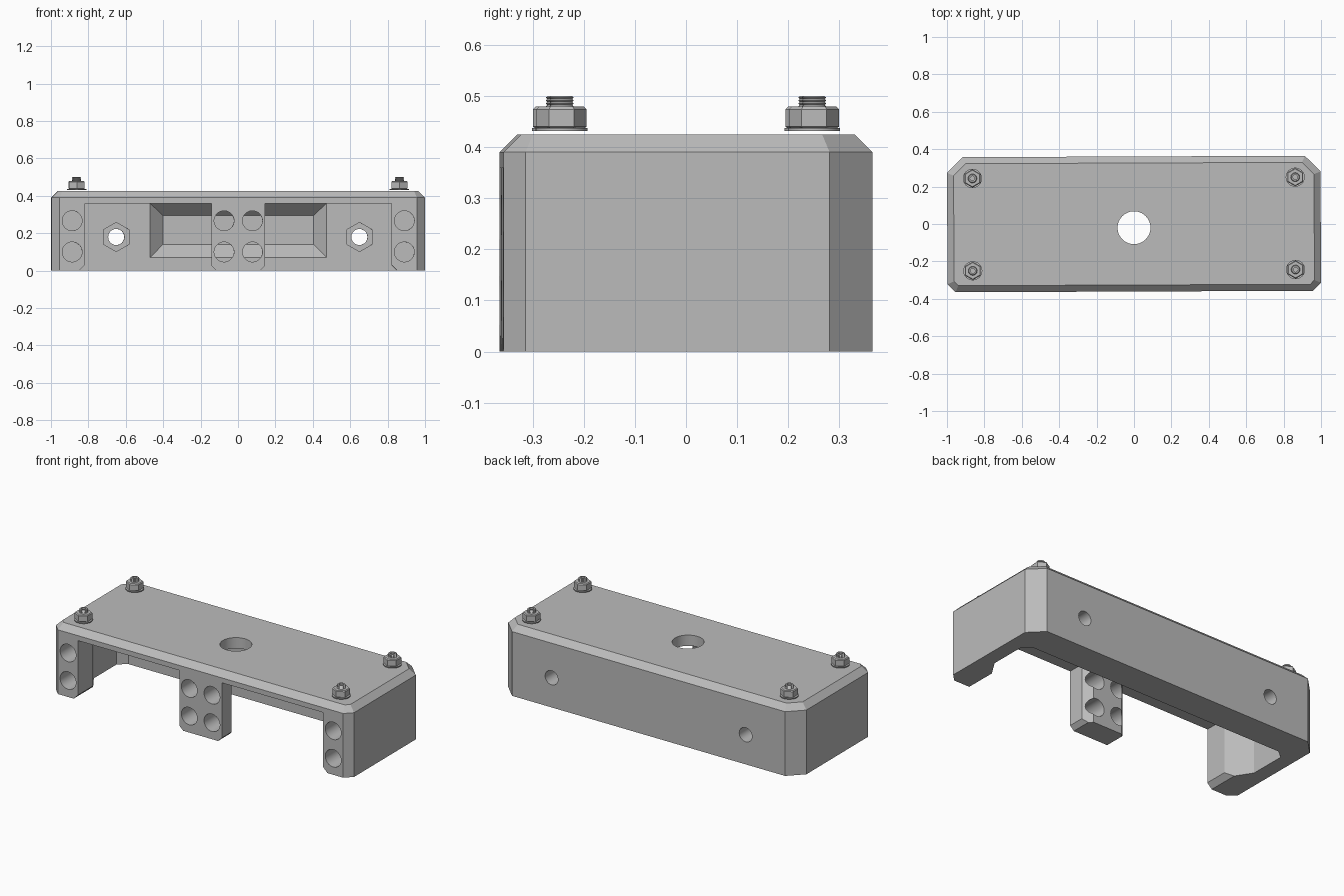
import bpy, bmesh, math
from mathutils import Matrix, Vector

cube = bpy.data.objects.get("Cube")
if cube:
    bpy.data.objects.remove(cube, do_unlink=True)

grey = bpy.data.materials.new("mid_grey")
grey.use_nodes = True
tone = (0.5, 0.5, 0.5, 1.0)
grey.diffuse_color = tone
grey.node_tree.nodes["Principled BSDF"].inputs["Base Color"].default_value = tone


def loft(name, rings):
    """Skin a list of equal-length point rings and cap both ends."""
    bm = bmesh.new()
    loops = [[bm.verts.new(p) for p in ring] for ring in rings]
    n = len(loops[0])
    for a, b in zip(loops, loops[1:]):
        for i in range(n):
            j = (i + 1) % n
            bm.faces.new((a[i], a[j], b[j], b[i]))
    bm.faces.new(loops[0])
    bm.faces.new(loops[-1])
    bmesh.ops.recalc_face_normals(bm, faces=bm.faces)
    mesh = bpy.data.meshes.new(name)
    bm.to_mesh(mesh)
    bm.free()
    mesh.materials.append(grey)
    obj = bpy.data.objects.new(name, mesh)
    bpy.context.collection.objects.link(obj)
    return obj


def plan(points, z):
    return [Vector((x, y, z)) for x, y in points]


def upright(points, y):
    return [Vector((x, y, z)) for x, z in points]


def polygon(cx, cy, r, sides, turn=0.0):
    step = math.tau / sides
    return [(cx + r * math.cos(i * step + turn), cy + r * math.sin(i * step + turn))
            for i in range(sides)]


def rect(x0, x1, z0, z1):
    return [(x0, z0), (x1, z0), (x1, z1), (x0, z1)]


def cut(target, rings):
    cutter = loft("cutter", rings)
    cutter.hide_render = True
    mod = target.modifiers.new("cut", "BOOLEAN")
    mod.operation = "DIFFERENCE"
    mod.solver = "EXACT"
    mod.object = cutter
    bpy.context.view_layer.objects.active = target
    bpy.ops.object.modifier_apply(modifier=mod.name)
    bpy.data.objects.remove(cutter, do_unlink=True)


HX, HY = 0.9985, 0.361          # half width and half depth
CEIL, SHOULDER, TOP = 0.36, 0.39, 0.425
WALL = 0.18                     # inner face of the back wall


def outline(inset):
    """Housing plan with small front and large back corner chamfers."""
    x, y = HX - inset, HY - inset
    shrink = inset * (2 - math.sqrt(2))
    f, b = 0.043 - shrink, 0.084 - shrink
    right = [(x - f, -y), (x, -y + f), (x, y - b), (x - b, y)]
    return right + [(-px, py) for px, py in reversed(right)]


# Housing shell with bevelled top edge
housing = loft("housing", [plan(outline(0), 0), plan(outline(0), SHOULDER),
                           plan(outline(0.035), TOP)])

# Open cavity, leaving end posts at the front
half = [(0.82, -0.5), (0.82, -0.22), (0.91, -0.08), (0.91, 0.14), (0.86, WALL)]
cavity = half + [(-x, y) for x, y in reversed(half)]
cut(housing, [plan(cavity, -0.1), plan(cavity, CEIL)])

# Bevelled recess in the back wall
cut(housing, [upright(rect(-0.48, 0.485, 0.06, 0.37), WALL - 0.01),
              upright(rect(-0.40, 0.405, 0.14, 0.295), WALL + 0.07)])

# Round opening in the top
hole = polygon(0, -0.02, 0.088, 48)
cut(housing, [plan(hole, 0.3), plan(hole, 0.5)])

for side in (-1, 1):
    # Bolt hole and hexagonal nut pocket in the back wall
    bolt = polygon(side * 0.65, 0.18, 0.043, 32)
    cut(housing, [upright(bolt, 0.1), upright(bolt, 0.5)])
    pocket = polygon(side * 0.65, 0.18, 0.078, 6, math.pi / 2)
    cut(housing, [upright(pocket, 0.1), upright(pocket, WALL + 0.06)])
    # Chamfer on the foot of each end post
    foot = [(side * 0.86, -0.01), (side * 0.81, -0.01), (side * 0.81, 0.04)]
    cut(housing, [upright(foot, -0.5), upright(foot, 0.0)])
    # Blind holes in the end posts
    for z in (0.1, 0.267):
        bore = polygon(side * 0.888, z, 0.053, 32)
        cut(housing, [upright(bore, -0.5), upright(bore, -0.24)])

# Centre post with chamfered back corners and foot
front, back, w = -HY, -0.22, 0.142
post_plan = [(-w, front), (w, front), (w, back - 0.045), (w - 0.045, back),
             (-w + 0.045, back), (-w, back - 0.045)]
post = loft("center_post", [plan(post_plan, 0), plan(post_plan, CEIL)])
for side in (-1, 1):
    foot = [(side * (w - 0.035), -0.01), (side * (w + 0.01), -0.01),
            (side * (w + 0.01), 0.035)]
    cut(post, [upright(foot, -0.5), upright(foot, 0.0)])
    for z in (0.1, 0.267):
        bore = polygon(side * 0.076, z, 0.053, 32)
        cut(post, [upright(bore, -0.5), upright(bore, 0.0)])

# Washer, nut and threaded stud at each corner
for sx, x_name in ((-1, "right"), (1, "left")):
    for sy, y_name in ((-1, "front"), (1, "back")):
        cx, cy = sx * 0.863, sy * 0.247
        tag = y_name + "_" + x_name

        def stack(part, profile, sides, turn=0.0):
            loft(part + "_" + tag, [plan(polygon(cx, cy, r, sides, turn), z)
                                    for r, z in profile])

        stack("washer", [(0.051, 0.431), (0.051, 0.437)], 32)
        stack("nut", [(0.045, 0.437), (0.049, 0.440), (0.049, 0.474),
                      (0.044, 0.479)], 6, math.pi / 2)
        thread = [(0.021 + 0.003 * (i % 2), 0.476 + 0.003 * i) for i in range(8)]
        stack("stud", thread + [(0.020, 0.5), (0.012, 0.5), (0.012, 0.485)], 24)

# Slight turn of the whole assembly, then shading
bpy.ops.object.select_all(action="DESELECT")
for obj in bpy.context.collection.objects:
    if obj.type == "MESH" and grey.name in obj.data.materials:
        obj.data.transform(Matrix.Rotation(0.004, 4, "Z"))
        obj.select_set(True)
bpy.context.view_layer.objects.active = housing
bpy.ops.object.shade_smooth_by_angle(angle=math.radians(25))
